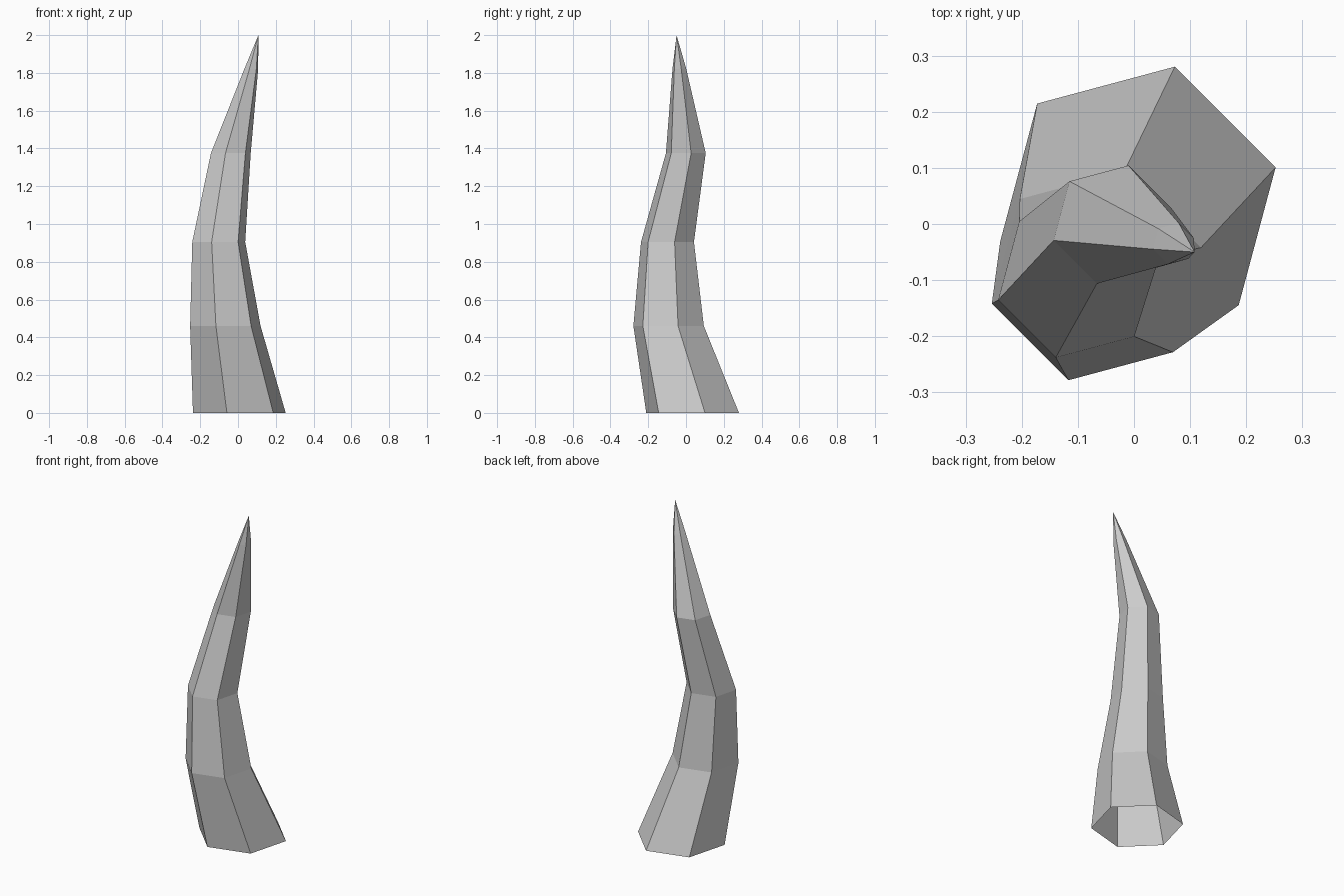
import bpy, bmesh
from math import cos, sin, radians

if "Cube" in bpy.data.objects:
    bpy.data.objects.remove(bpy.data.objects["Cube"])

SIDES = 6
START_ANGLE = 15

# Cross-sections: centre x, centre y, height, radius
sections = [
    (0.007, 0.035, 0.00, 0.254),
    (-0.067, -0.092, 0.46, 0.193),
    (-0.102, -0.098, 0.905, 0.145),
    (-0.038, -0.001, 1.375, 0.109),
    (0.070, -0.035, 1.82, 0.038),
]
tip_point = (0.108, -0.05, 2.0)

bm = bmesh.new()


def ring(x, y, z, r):
    angles = [radians(START_ANGLE + i * 360 / SIDES) for i in range(SIDES)]
    return [bm.verts.new((x + r * cos(a), y + r * sin(a), z)) for a in angles]


# Bent tapering shaft, open at the base
rings = [ring(*s) for s in sections]
for low, high in zip(rings, rings[1:]):
    for i in range(SIDES):
        j = (i + 1) % SIDES
        bm.faces.new((low[i], low[j], high[j], high[i]))

# Pointed end
tip = bm.verts.new(tip_point)
for i in range(SIDES):
    bm.faces.new((rings[-1][i], rings[-1][(i + 1) % SIDES], tip))

mesh = bpy.data.meshes.new("horn")
bm.to_mesh(mesh)
bm.free()
bpy.context.collection.objects.link(bpy.data.objects.new("horn", mesh))
